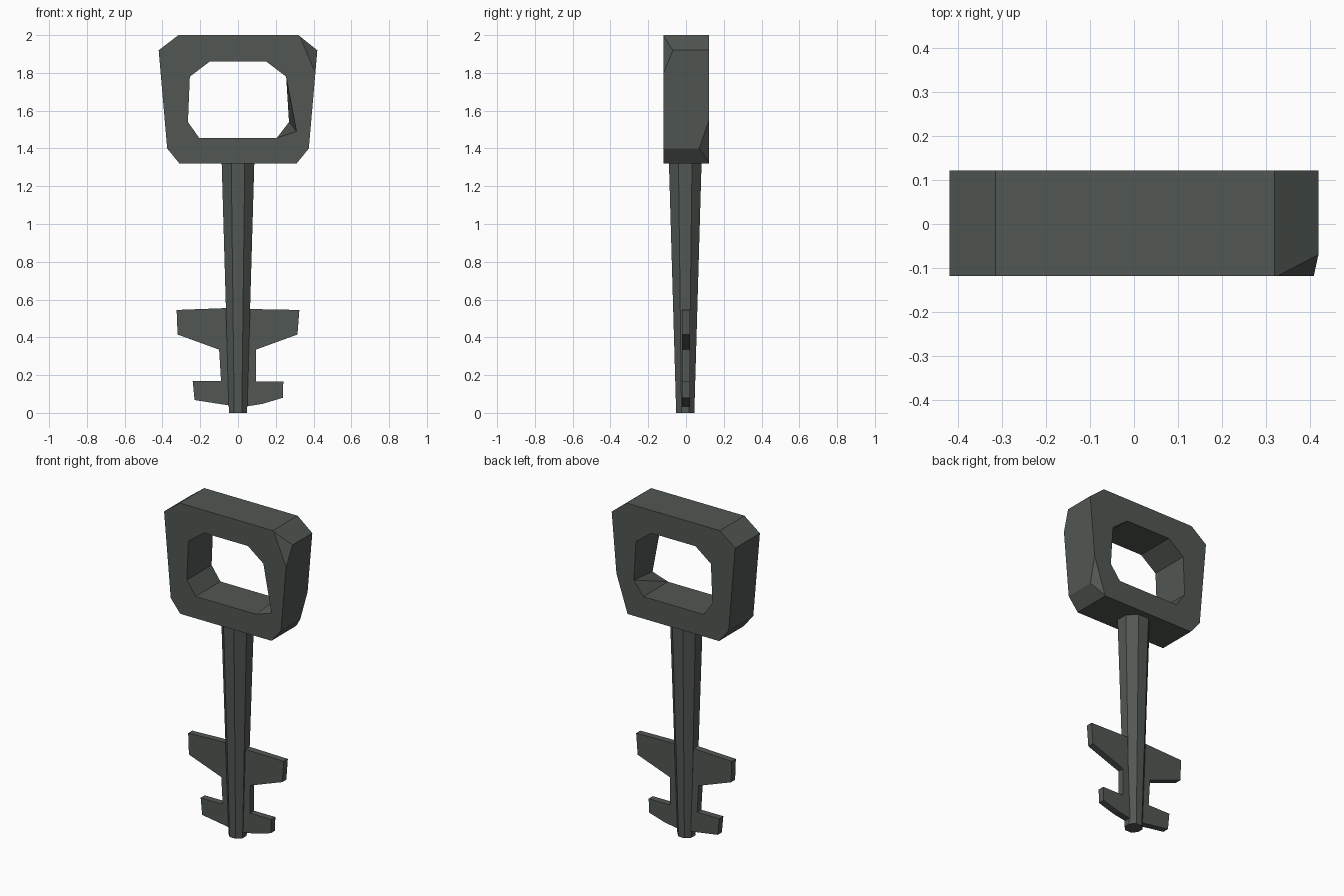
import bpy, bmesh, math
from mathutils import Vector

if "Cube" in bpy.data.objects:
    bpy.data.objects.remove(bpy.data.objects["Cube"])

metal = bpy.data.materials.new("dark iron")
metal.diffuse_color = (0.085, 0.097, 0.088, 1)
metal.use_nodes = True
metal.node_tree.nodes["Principled BSDF"].inputs["Base Color"].default_value = metal.diffuse_color


def finish(bm, name):
    bmesh.ops.recalc_face_normals(bm, faces=bm.faces[:])
    me = bpy.data.meshes.new(name)
    bm.to_mesh(me)
    bm.free()
    me.materials.append(metal)
    ob = bpy.data.objects.new(name, me)
    bpy.context.collection.objects.link(ob)
    return ob


def chip(bm, a, b, c):
    """Slice off the corner lying outside the plane through a, b, c."""
    a, b, c = Vector(a), Vector(b), Vector(c)
    n = (b - a).cross(c - a).normalized()
    if n.dot(a - Vector((0, 0, 1.65))) < 0:
        n = -n
    r = bmesh.ops.bisect_plane(bm, geom=bm.verts[:] + bm.edges[:] + bm.faces[:],
                               plane_co=a, plane_no=n, clear_outer=True)
    cut = [e for e in r["geom_cut"] if isinstance(e, bmesh.types.BMEdge)]
    bmesh.ops.holes_fill(bm, edges=cut, sides=0)


# Handle: chamfered rectangular ring
outer = [(-.42, 1.92), (-.315, 2), (.32, 2), (.42, 1.92),
         (.375, 1.40), (.31, 1.32), (-.31, 1.32), (-.375, 1.40)]
inner = [(-.255, 1.78), (-.15, 1.86), (.15, 1.86), (.255, 1.78),
         (.27, 1.54), (.205, 1.455), (-.205, 1.455), (-.265, 1.54)]
bm = bmesh.new()
rings = [[bm.verts.new((x, y, z)) for x, z in prof]
         for prof, y in ((outer, -.118), (outer, .122), (inner, .122), (inner, -.118))]
for k in range(4):
    p, q = rings[k], rings[(k + 1) % 4]
    for i in range(8):
        j = (i + 1) % 8
        bm.faces.new((p[i], p[j], q[j], q[i]))
# worn corners
rings[3][4].co = (.31, -.118, 1.49)
bmesh.ops.triangulate(bm, faces=[f for f in bm.faces if rings[3][4] in f.verts])
chip(bm, (.42, -.07, 1.92), (.325, -.118, 2), (.405, -.118, 1.81))
chip(bm, (.375, .07, 1.40), (.388, .122, 1.55), (.312, .122, 1.32))
finish(bm, "handle")

# Shaft: tapered octagonal rod
bm = bmesh.new()
loops = []
for z, r in ((0, .052), (1.34, .094)):
    loops.append([bm.verts.new((r * math.cos(a), r * math.sin(a) - .004, z))
                  for a in [math.pi / 8 + i * math.pi / 4 for i in range(8)]])
for i in range(8):
    j = (i + 1) % 8
    bm.faces.new((loops[0][i], loops[0][j], loops[1][j], loops[1][i]))
bm.faces.new(loops[0])
bm.faces.new(loops[1])
finish(bm, "shaft")

# Key bit: thin toothed plate on both sides of the shaft
bit = [(-.325, .545), (-.06, .555), (.06, .55), (.325, .545), (.315, .415),
       (.095, .335), (.095, .165), (.24, .165), (.237, .08), (.13, .048),
       (.05, .035), (-.05, .04), (-.23, .068), (-.24, .17), (-.09, .17),
       (-.10, .335), (-.32, .415)]
bm = bmesh.new()
face = bm.faces.new([bm.verts.new((x, -.02, z)) for x, z in bit])
r = bmesh.ops.extrude_face_region(bm, geom=[face], use_keep_orig=True)
for v in r["geom"]:
    if isinstance(v, bmesh.types.BMVert):
        v.co.y = .02
finish(bm, "key_bit")
